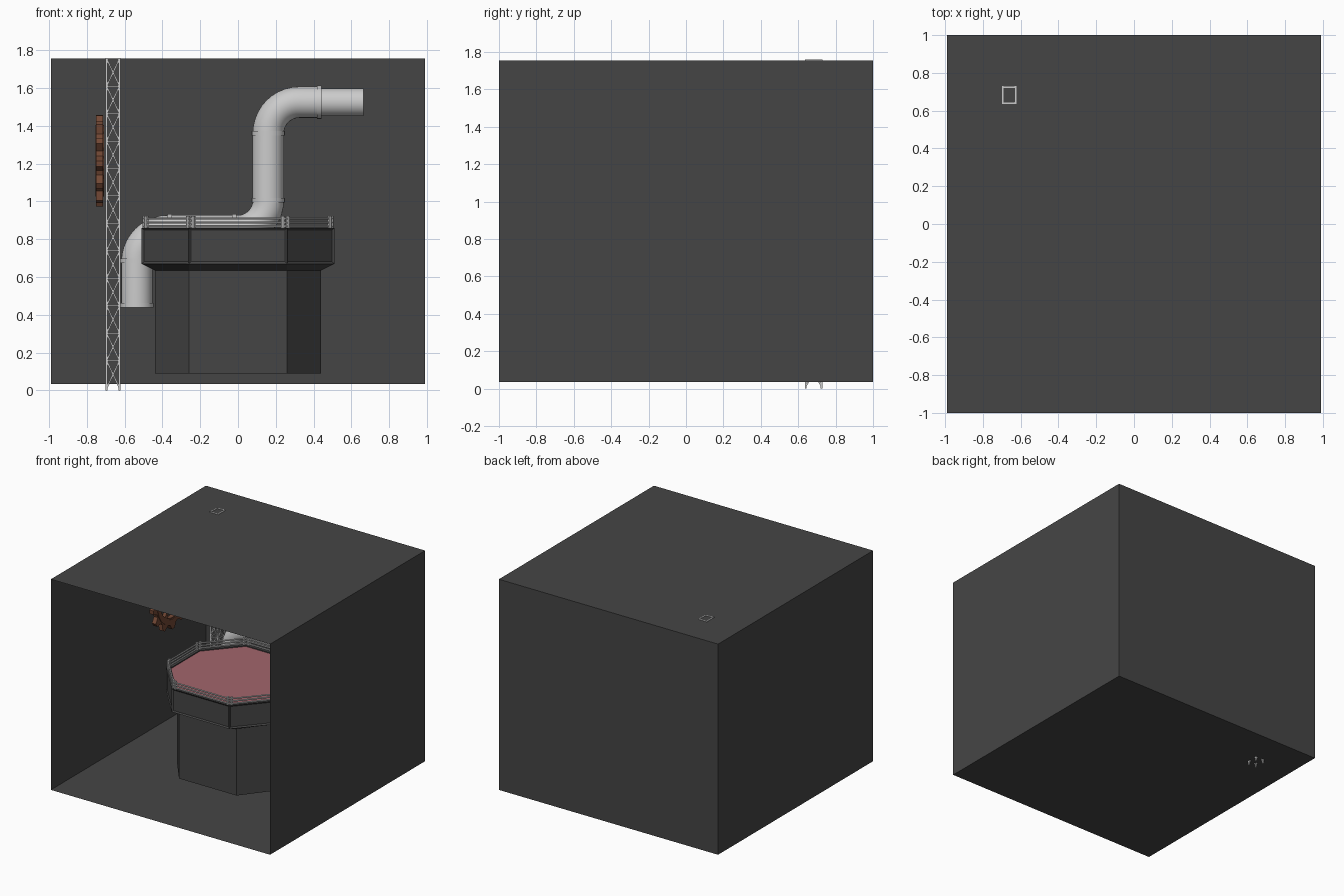
import bpy, bmesh, math
from mathutils import Vector, Matrix

if "Cube" in bpy.data.objects:
    bpy.data.objects.remove(bpy.data.objects["Cube"])


def material(name, rgb):
    m = bpy.data.materials.new(name)
    m.diffuse_color = (*rgb, 1)
    m.use_nodes = True
    m.node_tree.nodes["Principled BSDF"].inputs["Base Color"].default_value = m.diffuse_color
    return m


DARK = material("dark_grey", (0.06, 0.06, 0.06))
PINK = material("pink_liquid", (0.36, 0.13, 0.15))
BROWN = material("rusty_brown", (0.17, 0.065, 0.035))


def finish(bm, name, mat=None, smooth=False, normals=True):
    if normals:
        bmesh.ops.recalc_face_normals(bm, faces=bm.faces)
    me = bpy.data.meshes.new(name)
    bm.to_mesh(me)
    bm.free()
    ob = bpy.data.objects.new(name, me)
    bpy.context.collection.objects.link(ob)
    if mat:
        me.materials.append(mat)
    if smooth:
        bpy.ops.object.select_all(action='DESELECT')
        ob.select_set(True)
        bpy.context.view_layer.objects.active = ob
        bpy.ops.object.shade_smooth_by_angle(angle=math.radians(35))
    return ob


def loft(bm, rings, cap_start=True, cap_end=True):
    """Skin closed rings of points; returns side faces per level."""
    vs = [[bm.verts.new(p) for p in r] for r in rings]
    levels = []
    for a, b in zip(vs, vs[1:]):
        n = len(a)
        levels.append([bm.faces.new((a[i], a[(i + 1) % n], b[(i + 1) % n], b[i])) for i in range(n)])
    if cap_start:
        bm.faces.new(vs[0][::-1])
    if cap_end:
        bm.faces.new(vs[-1])
    return levels


def bar(bm, a, b, r, sides=4):
    """Straight bar between two points."""
    a, b = Vector(a), Vector(b)
    d = b - a
    mat = Matrix.Translation((a + b) / 2) @ d.to_track_quat('Z', 'Y').to_matrix().to_4x4()
    if sides == 4:
        mat = mat @ Matrix.Rotation(math.pi / 4, 4, 'Z')
    bmesh.ops.create_cone(bm, cap_ends=True, segments=sides, radius1=r, radius2=r, depth=d.length, matrix=mat)


def octagon(w, d, cx, cy, z):
    return [(x, y, z) for x, y in ((cx, -d), (w, -cy), (w, cy), (cx, d),
                                   (-cx, d), (-w, cy), (-w, -cy), (-cx, -d))]


# Room shell, open at the front
bm = bmesh.new()
bmesh.ops.create_cube(bm, size=1, matrix=Matrix.Translation((0, 0, 0.895)) @ Matrix.Diagonal((1.98, 2, 1.72, 1)))
bmesh.ops.delete(bm, geom=[f for f in bm.faces if f.normal.y < -0.9], context='FACES')
finish(bm, "room_shell", DARK, normals=False)

# Vat base
bm = bmesh.new()
loft(bm, [octagon(0.44, 0.39, 0.26, 0.16, z) for z in (0.09, 0.65)])
finish(bm, "vat_base", DARK)

# Vat rim with recessed panels
RIM = (0.51, 0.485, 0.26, 0.20)
INNER = (0.475, 0.45, 0.245, 0.185)
bm = bmesh.new()
levels = loft(bm, [octagon(0.44, 0.39, 0.26, 0.16, 0.635), octagon(*RIM, 0.67), octagon(*RIM, 0.86),
                   octagon(*INNER, 0.86), octagon(*INNER, 0.84)], cap_end=False)
bmesh.ops.recalc_face_normals(bm, faces=bm.faces)
bmesh.ops.inset_individual(bm, faces=levels[1], thickness=0.016, depth=-0.008)
finish(bm, "vat_rim", DARK)

# Liquid surface
bm = bmesh.new()
bm.faces.new([bm.verts.new(p) for p in octagon(*INNER, 0.852)])
finish(bm, "liquid_surface", PINK)

# Guard rails: three bars and paired posts on every side
bm = bmesh.new()
corners = [Vector(p) for p in octagon(0.495, 0.47, 0.253, 0.193, 0)]
for i, a in enumerate(corners):
    b = corners[(i + 1) % 8]
    step = (b - a).normalized() * 0.016
    for z in (0.868, 0.888, 0.909):
        up = Vector((0, 0, z))
        bar(bm, a + up, b + up, 0.006, 8)
    for p in (a + step, b - step):
        bar(bm, p + Vector((0, 0, 0.855)), p + Vector((0, 0, 0.922)), 0.011, 8)
finish(bm, "guard_rails", smooth=True)

# Pipe run behind the vat, swept in the xz plane
PIPE_Y = 0.70


def arc(cx, cz, r, a0, a1, n=10):
    return [(cx + r * math.cos(math.radians(a0 + (a1 - a0) * i / n)),
             cz + r * math.sin(math.radians(a0 + (a1 - a0) * i / n))) for i in range(n + 1)]


def pipe(name, path, r, sides=28):
    pts = [Vector((x, PIPE_Y, z)) for x, z in path]
    rings = []
    for i, p in enumerate(pts):
        t = (pts[min(i + 1, len(pts) - 1)] - pts[max(i - 1, 0)]).normalized()
        if abs(t.x) < 0.1:
            t = Vector((0, 0, 1))
        elif abs(t.z) < 0.1:
            t = Vector((1, 0, 0))
        u = Vector((t.z, 0, -t.x))
        rings.append([p + r * (u * math.cos(k * math.tau / sides) + Vector((0, math.sin(k * math.tau / sides), 0)))
                      for k in range(sides)])
    bm = bmesh.new()
    loft(bm, rings)
    finish(bm, name, smooth=True)


pipe("main_pipe", [(-0.535, 0.44)] + arc(-0.37, 0.68, 0.165, 180, 90) + arc(0.0, 1.005, 0.16, -90, 0)
     + arc(0.325, 1.36, 0.165, 180, 90) + [(0.43, 1.525)], 0.083)
pipe("outlet_pipe", [(0.42, 1.525), (0.665, 1.525)], 0.074)
for i, (x, z, dx, dz) in enumerate(((-0.535, 0.45, 0, 1), (-0.535, 0.685, 0, 1), (-0.36, 0.845, 1, 0),
                                    (-0.02, 0.845, 1, 0), (0.16, 1.005, 0, 1), (0.16, 1.36, 0, 1),
                                    (0.43, 1.525, 1, 0))):
    h = 0.012
    pipe(f"pipe_collar_{i + 1}", [(x - dx * h, z - dz * h), (x + dx * h, z + dz * h)], 0.088)

# Lattice truss column
X0, X1, Y0, Y1 = -0.695, -0.627, 0.64, 0.725
feet = [(X0, Y0), (X1, Y0), (X1, Y1), (X0, Y1)]
bm = bmesh.new()
N, ZB, ZT = 12, 0.012, 1.755
dz = (ZT - ZB) / N
for i, a in enumerate(feet):
    b = feet[(i + 1) % 4]
    bar(bm, (*a, 0), (*a, ZT + 0.005), 0.007)
    for k in range(N + 1):
        z = ZB + k * dz
        if k:
            bar(bm, (*a, z), (*b, z), 0.0055)
        if k < N:
            bar(bm, (*a, z), (*b, z + dz), 0.0055)
            bar(bm, (*b, z), (*a, z + dz), 0.0055)
finish(bm, "lattice_truss")

# Wall gear: toothed ring, spokes and hub, axis along x
GX, GY, GZ = -0.732, 0.17, 1.215


def gear_ring(bm, outer, inner, half):
    n = len(outer)
    p = lambda rad, k, x: (GX + x, GY + rad * math.cos(math.tau * k / n), GZ + rad * math.sin(math.tau * k / n))
    rows = [[p(outer[k], k, x) for k in range(n)] for x in (-half, half)]
    rows += [[p(inner, k, x) for k in range(n)] for x in (half, -half)]
    loft(bm, rows + [rows[0]], False, False)
    bmesh.ops.remove_doubles(bm, verts=bm.verts, dist=1e-5)


bm = bmesh.new()
gear_ring(bm, [0.242 if k % 4 < 2 else 0.2 for k in range(48)], 0.145, 0.018)
gear_ring(bm, [0.19] * 48, 0.155, 0.023)
gear_ring(bm, [0.06] * 48, 0.022, 0.023)
for k in range(6):
    c, s = math.cos(k * math.pi / 3), math.sin(k * math.pi / 3)
    bar(bm, (GX, GY + 0.05 * c, GZ + 0.05 * s), (GX, GY + 0.155 * c, GZ + 0.155 * s), 0.02)
finish(bm, "wall_gear", BROWN)
